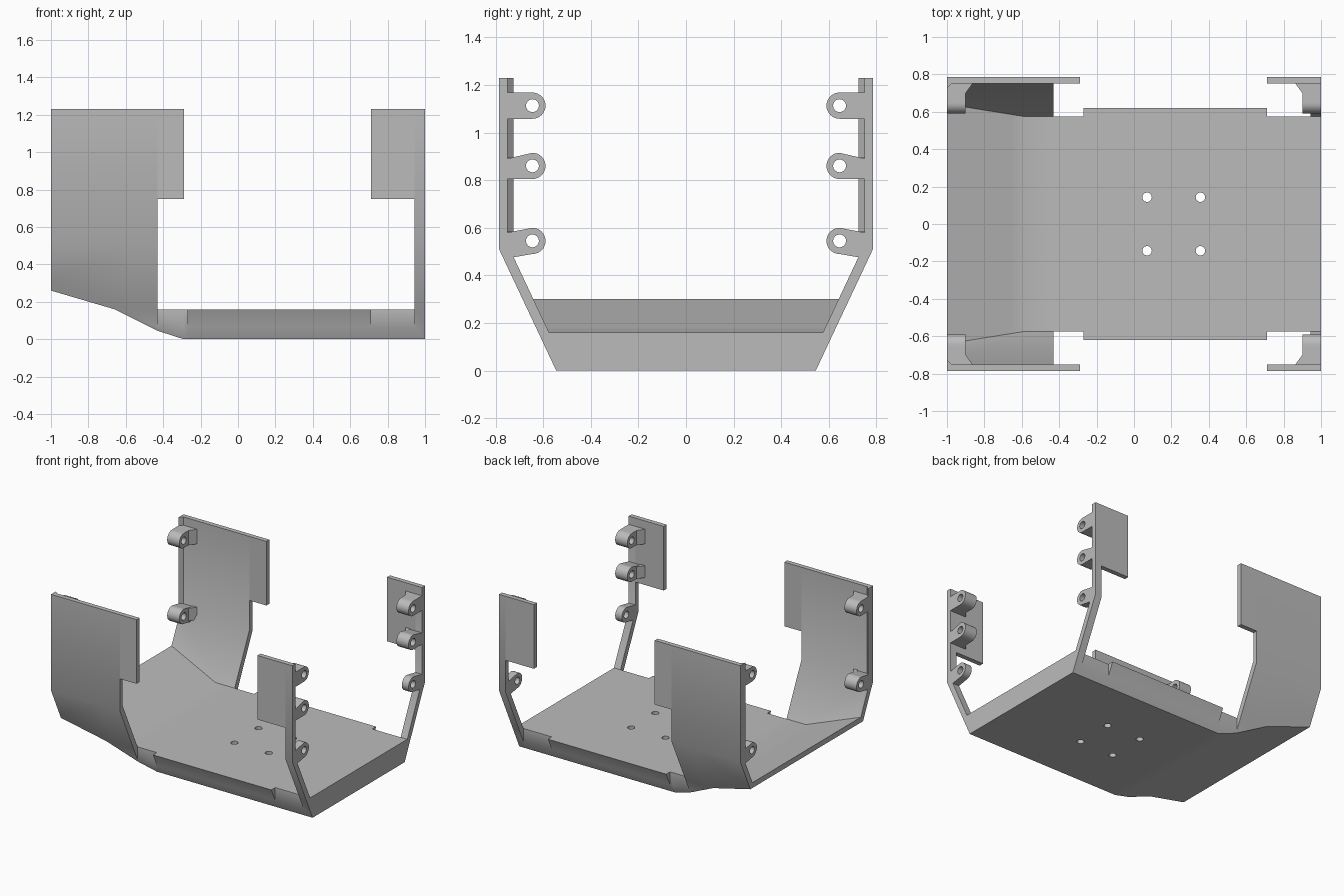
import bpy, bmesh, math

if "Cube" in bpy.data.objects:
    bpy.data.objects.remove(bpy.data.objects["Cube"])

grey = bpy.data.materials.new("light grey")
grey.diffuse_color = (0.5, 0.5, 0.5, 1)
grey.use_nodes = True
grey.node_tree.nodes["Principled BSDF"].inputs["Base Color"].default_value = grey.diffuse_color
SLOPE = 0.47
WALL_OUT, WALL_IN, TOP, STEP = 0.785, 0.75, 1.23, 0.75


def outer(z):
    return 0.545 + SLOPE * z


def inner(z):
    return 0.575 + SLOPE * (z - 0.16)


def make(name, bm):
    bmesh.ops.recalc_face_normals(bm, faces=bm.faces)
    me = bpy.data.meshes.new(name)
    bm.to_mesh(me)
    bm.free()
    ob = bpy.data.objects.new(name, me)
    bpy.context.collection.objects.link(ob)
    me.materials.append(grey)
    return ob


def smooth(ob):
    bpy.ops.object.select_all(action='DESELECT')
    ob.select_set(True)
    bpy.context.view_layer.objects.active = ob
    bpy.ops.object.shade_smooth_by_angle(angle=math.radians(30))


def loft(name, sections):
    """Skin equal-length rings of points and cap both ends."""
    bm = bmesh.new()
    rings = [[bm.verts.new(p) for p in s] for s in sections]
    n = len(rings[0])
    for a, b in zip(rings, rings[1:]):
        for i in range(n):
            j = (i + 1) % n
            bm.faces.new((a[i], a[j], b[j], b[i]))
    bm.faces.new(rings[0])
    bm.faces.new(rings[-1])
    return make(name, bm)


def box(name, x0, x1, y0, y1, z0, z1):
    return loft(name, [[(x, y0, z0), (x, y1, z0), (x, y1, z1), (x, y0, z1)]
                       for x in (x0, x1)])


def wall(name, side, stations, top):
    """Bent side wall, rising from the floor height at each station."""
    secs = []
    for x, z in stations:
        prof = [(outer(z), z), (WALL_OUT, 0.51), (WALL_OUT, top),
                (WALL_IN, top), (WALL_IN, 0.532), (inner(z), z)]
        secs.append([(x, side * y, h) for y, h in prof])
    smooth(loft(name, secs))


def lug(name, side, x0, x1, zc, up, down):
    """Screw boss: round inboard, straight flanks to the wall, bored along x."""
    R, r, depth, yc = 0.055, 0.027, 0.115, 0.645
    angles = [i * math.tau / 32 for i in range(32)]
    angles += [math.atan2(up, depth), math.tau - math.atan2(down, depth)]
    angles.sort()
    outline = []
    for a in angles:
        c, s = math.cos(a), math.sin(a)
        t = R
        if c > 1e-6:
            h = up if s >= 0 else down
            d = abs(s) - (h - R) * c / depth
            t = min(depth / c, R / d if d > 1e-6 else 9)
        outline.append((t * c, t * s))
    bore = [(r * math.cos(a), r * math.sin(a)) for a in angles]
    bm = bmesh.new()
    loops = [[bm.verts.new((x, side * (yc + y), zc + z)) for y, z in pts]
             for x, pts in ((x0, outline), (x1, outline), (x1, bore), (x0, bore))]
    n = len(angles)
    for k in range(4):
        a, b = loops[k], loops[(k + 1) % 4]
        for i in range(n):
            j = (i + 1) % n
            bm.faces.new((a[i], a[j], b[j], b[i]))
    smooth(make(name, bm))


def gusset(name, side, xa, xb, z0, z1):
    """Triangular brace between a boss and the wall."""
    loft(name, [[(xb, side * 0.755, z), (xa, side * 0.755, z), (xa, side * 0.70, z)]
                for z in (z0, z1)])


# floor tray: x, underside, floor height, whether the edge is notched
secs = []
for x, zb, zt, notch in [(-1, .26, .30, 0), (-.66, .16, .184, 0), (-.59, .125, .16, 0),
                         (-.43, .045, .16, 0), (-.43, .045, .16, 1), (-.29, 0, .16, 1),
                         (-.27, 0, .16, 1), (-.27, 0, .16, 0), (.71, 0, .16, 0),
                         (.71, 0, .16, 1), (.945, 0, .16, 1), (.945, 0, .16, 0),
                         (1, 0, .16, 0)]:
    zm = max(zb + .01, .064)
    half = [(outer(zb), zb), (outer(zm), zm), (.575 if notch else outer(zt), zt)]
    secs.append([(x, y, z) for y, z in half] + [(x, -y, z) for y, z in reversed(half)])
floor = loft("floor_tray", secs)
bm = bmesh.new()
bm.from_mesh(floor.data)
bmesh.ops.remove_doubles(bm, verts=bm.verts, dist=1e-5)
bmesh.ops.recalc_face_normals(bm, faces=bm.faces)
bm.to_mesh(floor.data)
bm.free()

# four mounting holes through the floor
bm = bmesh.new()
for x in (.07, .355):
    for y in (-.143, .143):
        new = bmesh.ops.create_cone(bm, cap_ends=True, segments=24, radius1=.025,
                                    radius2=.025, depth=.6)["verts"]
        bmesh.ops.translate(bm, verts=new, vec=(x, y, .1))
cutter = make("hole_cutter", bm)
cutter.hide_render = True
mod = floor.modifiers.new("holes", 'BOOLEAN')
mod.operation, mod.object, mod.solver = 'DIFFERENCE', cutter, 'EXACT'
bpy.context.view_layer.objects.active = floor
bpy.ops.object.modifier_apply(modifier=mod.name)
bpy.data.objects.remove(cutter)
smooth(floor)

for side, tag in ((-1, "front"), (1, "back")):
    ys = sorted((side * WALL_IN, side * WALL_OUT))
    # wide left wall with its upper overhang and edge rib
    wall(tag + "_left_wall", side, [(-1, .30), (-.59, .16), (-.43, .16)], TOP)
    box(tag + "_left_overhang", -.43, -.29, *ys, STEP, TOP)
    loft(tag + "_left_rib", [[(-1, side * .725, z), (-.975, side * .752, z),
                              (-1, side * .752, z)] for z in (.52, TOP)])
    # slim right post with its upper plate
    wall(tag + "_right_post", side, [(.945, .16), (1, .16)], TOP)
    box(tag + "_right_plate", .71, .945, *ys, STEP, TOP)
    # screw bosses
    lug(tag + "_right_top_boss", side, .9, 1, 1.113, .055, .055)
    lug(tag + "_right_middle_boss", side, .9, 1, .86, .028, .055)
    lug(tag + "_right_low_boss", side, .945, 1, .545, .033, .075)
    lug(tag + "_left_top_boss", side, -1, -.9, 1.113, .055, .055)
    lug(tag + "_left_low_boss", side, -1, -.9, .545, .033, .075)
    # braces beside the bosses
    gusset(tag + "_right_top_brace", side, .9, .86, 1.058, 1.168)
    gusset(tag + "_right_middle_brace", side, .9, .86, .805, .895)
    gusset(tag + "_left_top_brace", side, -.9, -.86, 1.058, 1.168)
    gusset(tag + "_left_low_brace", side, -.9, -.86, .49, .585)
